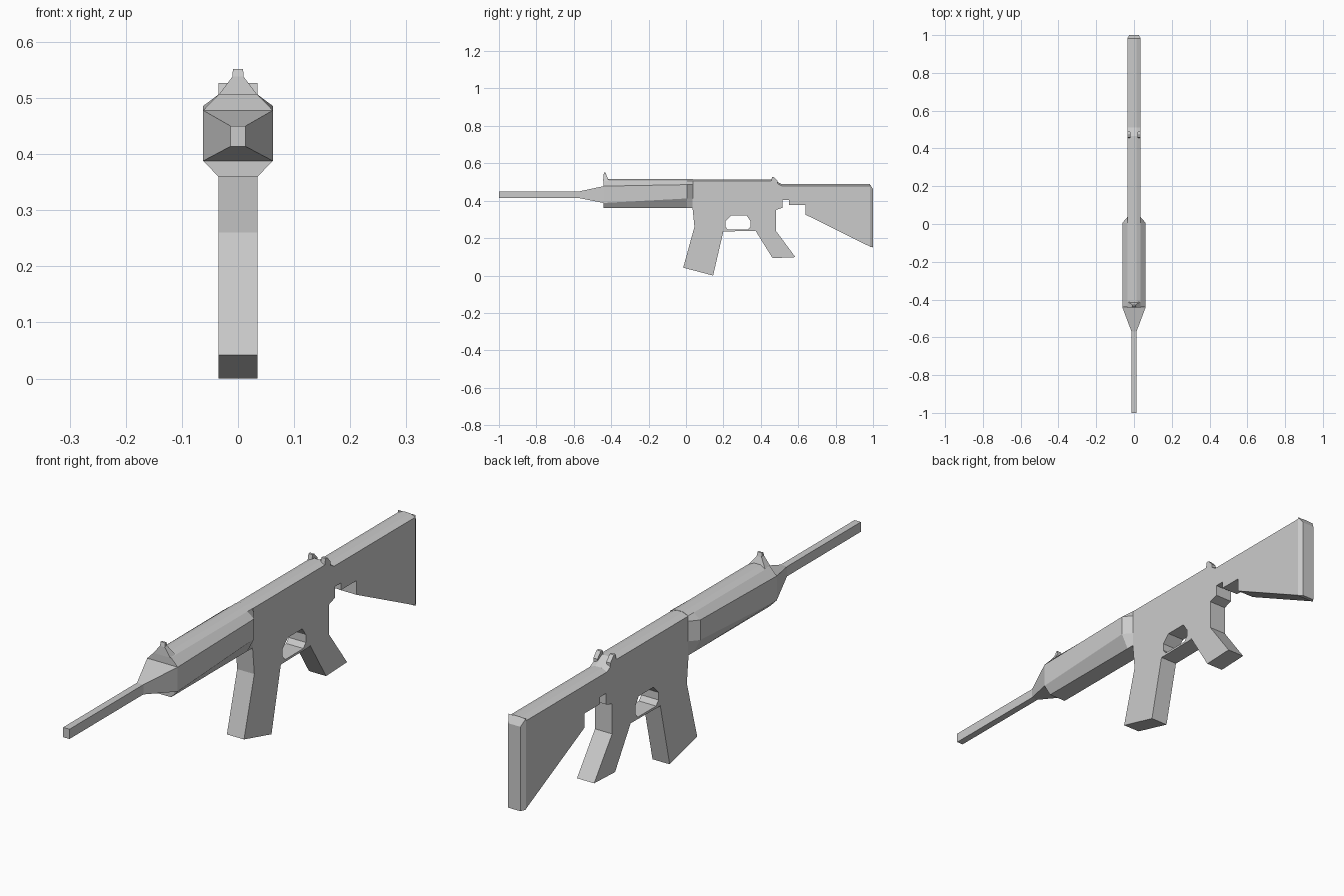
import bpy, bmesh

if "Cube" in bpy.data.objects:
    bpy.data.objects.remove(bpy.data.objects["Cube"])


def loft(name, rings):
    """Skin matching rings of 3D points and cap both ends."""
    bm = bmesh.new()
    vs = [[bm.verts.new(p) for p in r] for r in rings]
    n = len(rings[0])
    for a, b in zip(vs, vs[1:]):
        for i in range(n):
            j = (i + 1) % n
            bm.faces.new((a[i], a[j], b[j], b[i]))
    bm.faces.new(vs[0])
    bm.faces.new(vs[-1])
    bmesh.ops.recalc_face_normals(bm, faces=bm.faces)
    me = bpy.data.meshes.new(name)
    bm.to_mesh(me)
    bm.free()
    ob = bpy.data.objects.new(name, me)
    bpy.context.collection.objects.link(ob)
    return ob


def side_prism(name, pts, x0, x1):
    """Extrude a (y, z) side profile across x."""
    return loft(name, [[(x, y, z) for y, z in pts] for x in (x0, x1)])


def section(y, half):
    """Mirror a right-hand (x, z) half section into a closed ring at y."""
    return [(x, y, z) for x, z in half] + [(-x, y, z) for x, z in reversed(half)]


def rect(y, w, z0, z1):
    return section(y, [(w, z0), (w, z1)])


W = 0.035

# receiver, magazine, grip and stock share one flat-sided profile
body = [
    (0.035, 0.505), (0.465, 0.505), (0.51, 0.48), (0.983, 0.48), (0.983, 0.155),
    (0.64, 0.325), (0.64, 0.377), (0.55, 0.377), (0.55, 0.403), (0.515, 0.403),
    (0.515, 0.362), (0.48, 0.35), (0.48, 0.24), (0.585, 0.098), (0.463, 0.093),
    (0.37, 0.242), (0.33, 0.244), (0.345, 0.262), (0.345, 0.29), (0.325, 0.32),
    (0.24, 0.32), (0.21, 0.29), (0.21, 0.262), (0.225, 0.244), (0.2, 0.238),
    (0.145, 0.0), (-0.015, 0.042), (0.045, 0.26), (0.035, 0.36),
]
side_prism("receiver_body", body, -W, W)

# strip closing the trigger opening
side_prism("trigger_guard", [(0.2, 0.236), (0.37, 0.238), (0.37, 0.245), (0.2, 0.245)], -W, W)

# shallow crown along the top
loft("top_crown", [section(y, [(W, z), (0.013, z + 0.009)]) for y, z in
                   [(0.03, 0.505), (0.465, 0.505), (0.51, 0.48), (0.983, 0.48)]])

# butt pad with tapered edges
loft("butt_pad", [rect(0.983, W, 0.153, 0.488), rect(1.0, 0.025, 0.151, 0.462)])

# eight-sided handguard narrowing into the receiver
def guard_ring(y, w, lo, hi):
    return section(y, [(W, 0.36), (w, lo), (w, hi), (W, 0.506), (0.013, 0.515)])

loft("handguard", [guard_ring(-0.44, 0.062, 0.388, 0.478),
                   guard_ring(0.005, 0.062, 0.412, 0.486),
                   guard_ring(0.037, W, 0.412, 0.486)])

# tapered nose and square barrel
loft("barrel", [rect(-0.44, 0.062, 0.388, 0.478),
                rect(-0.57, 0.013, 0.414, 0.45),
                rect(-1.0, 0.013, 0.414, 0.45)])

# front sight: flared base rising to a small post
def sight_ring(z, w, y0, y1):
    return [(-w, y0, z), (w, y0, z), (w, y1, z), (-w, y1, z)]

loft("front_sight", [sight_ring(0.506, 0.034, -0.443, -0.412),
                     sight_ring(0.538, 0.01, -0.441, -0.426),
                     sight_ring(0.552, 0.009, -0.437, -0.43)])

# pair of rear sight posts
post = [(0.455, 0.503), (0.46, 0.527), (0.47, 0.527), (0.49, 0.505), (0.49, 0.488)]
for label, s in (("left", -1), ("right", 1)):
    side_prism("rear_sight_" + label, post, s * 0.018, s * W)
